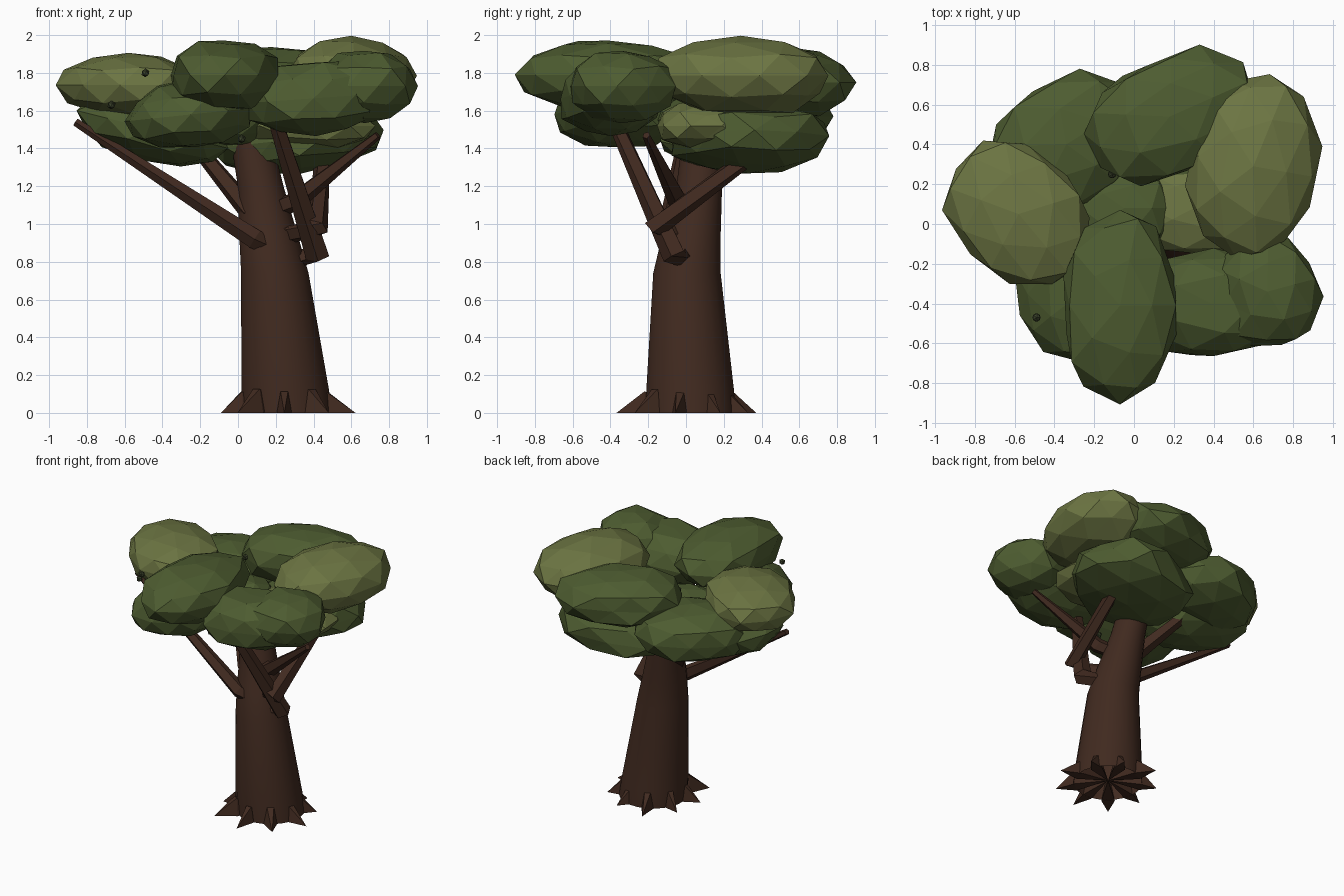
import bpy, bmesh, math, random
from mathutils import Vector, Matrix, noise

if "Cube" in bpy.data.objects:
    bpy.data.objects.remove(bpy.data.objects["Cube"])

random.seed(4)


def material(name, rgb):
    m = bpy.data.materials.new(name)
    m.diffuse_color = (*rgb, 1)
    m.use_nodes = True
    m.node_tree.nodes["Principled BSDF"].inputs["Base Color"].default_value = m.diffuse_color
    return m


BARK = material("bark", (0.052, 0.023, 0.014))
GREEN = material("green_leaf", (0.075, 0.107, 0.030))
OLIVE = material("olive_leaf", (0.150, 0.178, 0.055))
FRUIT = material("fruit", (0.04, 0.05, 0.022))


def finish(name, bm, mat, smooth=False):
    bmesh.ops.recalc_face_normals(bm, faces=bm.faces)
    me = bpy.data.meshes.new(name)
    bm.to_mesh(me)
    bm.free()
    me.materials.append(mat)
    ob = bpy.data.objects.new(name, me)
    bpy.context.collection.objects.link(ob)
    if smooth:
        for p in me.polygons:
            p.use_smooth = len(p.vertices) == 4
    return ob


def tube(name, stations, sides, smooth=False, level=False):
    """Loft rings of (x, y, z, radius) along a path."""
    bm = bmesh.new()
    pts = [Vector(s[:3]) for s in stations]
    rings = []
    for i, s in enumerate(stations):
        d = pts[min(i + 1, len(pts) - 1)] - pts[max(i - 1, 0)]
        if level:
            u, v = Vector((1, 0, 0)), Vector((0, 1, 0))
        else:
            u = d.cross(Vector((0, 0, 1))).normalized()
            v = d.cross(u).normalized()
        ring = []
        for k in range(sides):
            a = 2 * math.pi * (k + 0.5) / sides
            ring.append(bm.verts.new(pts[i] + s[3] * (math.cos(a) * u + math.sin(a) * v)))
        rings.append(ring)
    for a, b in zip(rings, rings[1:]):
        for k in range(sides):
            j = (k + 1) % sides
            bm.faces.new((a[k], a[j], b[j], b[k]))
    if not level:
        bm.faces.new(rings[0])
    bm.faces.new(rings[-1])
    return finish(name, bm, BARK, smooth)


# Leaning, tapered trunk, open underneath
tube("trunk", [(0.26, 0.025, 0, 0.24), (0.25, 0.022, 0.12, 0.234), (0.195, 0.005, 0.74, 0.18),
               (0.16, 0.03, 0.95, 0.155), (0.12, 0.07, 1.2, 0.122), (0.07, 0.09, 1.45, 0.11)],
     24, smooth=True, level=True)

# Spiky roots: fins that run out from the middle and taper to a point
for i in range(9):
    a = 2 * math.pi * (i + 0.75) / 9
    L = 0.36 + random.uniform(-0.03, 0.03)
    h = random.uniform(0.11, 0.13)
    w = random.uniform(0.035, 0.05)
    bm = bmesh.new()
    rot = Matrix.Translation((0.245, 0.01, 0)) @ Matrix.Rotation(a, 4, 'Z')
    p = [(0, 0, 0.03), (0.23, -w, 0), (0.23, w, 0), (0.23, w * 0.5, h), (0.23, -w * 0.5, h), (L, 0, 0)]
    v = [bm.verts.new(rot @ Vector(c)) for c in p]
    for f in ((1, 4, 5), (4, 3, 5), (3, 2, 5), (2, 1, 5), (0, 1, 4), (0, 4, 3), (0, 3, 2), (0, 2, 1)):
        bm.faces.new([v[k] for k in f])
    finish(f"root_{i + 1}", bm, BARK)

# Branches: trunk, elbow, tip
branches = {
    "left_branch": [(0.18, -0.07, 0.87, 0.05), (0.09, -0.11, 0.92, 0.055), (-0.86, 0.0, 1.54, 0.022)],
    "back_left_branch": [(0.15, 0.0, 1.0, 0.055), (0.07, 0.0, 1.06, 0.06), (-0.46, 0.54, 1.70, 0.022)],
    "front_branch": [(0.30, -0.02, 0.82, 0.055), (0.42, -0.06, 0.83, 0.065), (0.20, -0.38, 1.55, 0.04)],
    "right_branch": [(0.20, 0.02, 1.08, 0.05), (0.30, -0.04, 1.12, 0.055), (0.74, -0.21, 1.47, 0.022)],
    "back_right_branch": [(0.22, -0.02, 0.93, 0.05), (0.42, -0.17, 0.98, 0.06), (0.45, 0.34, 1.36, 0.045)],
}
for name, path in branches.items():
    tube(name, path, 5)

# Faceted foliage clumps: centre, half sizes, turn, tilt, colour
clumps = {
    "left_foliage": ((-0.58, 0.05, 1.735), (0.41, 0.32, 0.17), -50, 0, OLIVE),
    "front_foliage": ((-0.07, -0.41, 1.79), (0.30, 0.48, 0.19), 0, 0, GREEN),
    "front_right_foliage": ((0.40, -0.40, 1.665), (0.38, 0.27, 0.20), 0, -4, GREEN),
    "right_side_foliage": ((0.67, -0.34, 1.73), (0.26, 0.29, 0.19), 15, 0, GREEN),
    "right_foliage": ((0.60, 0.29, 1.785), (0.32, 0.48, 0.205), -10, 0, OLIVE),
    "back_foliage": ((0.18, 0.54, 1.75), (0.45, 0.31, 0.195), 24, 0, GREEN),
    "back_left_foliage": ((-0.34, 0.40, 1.57), (0.41, 0.33, 0.20), 32, 0, GREEN),
    "front_left_foliage": ((-0.25, -0.35, 1.58), (0.34, 0.35, 0.18), 0, -6, GREEN),
    "under_foliage": ((0.32, 0.33, 1.45), (0.47, 0.41, 0.18), 20, -6, GREEN),
    "inner_foliage": ((0.36, 0.11, 1.52), (0.38, 0.27, 0.13), 0, 0, OLIVE),
    "middle_foliage": ((-0.05, 0.08, 1.55), (0.25, 0.24, 0.14), 0, 0, GREEN),
    "under_left_foliage": ((-0.45, 0.13, 1.50), (0.42, 0.30, 0.17), 0, 14, GREEN),
}
for n, (name, (c, r, turn, tilt, mat)) in enumerate(clumps.items()):
    bm = bmesh.new()
    bmesh.ops.create_icosphere(bm, subdivisions=2, radius=1)
    for v in bm.verts:
        d = v.co.normalized()
        box = sum(abs(t) ** 2.35 for t in d) ** (-1 / 2.35)
        bulge = 0.98 + 0.10 * noise.noise(d * 1.6 + Vector((n * 7.3, 1.7, 0)))
        v.co = d * box * (bulge + random.uniform(-0.035, 0.035))
    bm.transform(Matrix.Translation(c) @ Matrix.Rotation(math.radians(tilt), 4, 'Y')
                 @ Matrix.Rotation(math.radians(turn), 4, 'Z') @ Matrix.Diagonal((*r, 1)))
    finish(name, bm, mat)

# Small fruits
for i, c in enumerate([(-0.67, -0.24, 1.63), (-0.49, -0.47, 1.80), (-0.11, 0.25, 1.76), (0.02, -0.36, 1.45)]):
    bm = bmesh.new()
    bmesh.ops.create_icosphere(bm, subdivisions=1, radius=0.023, matrix=Matrix.Translation(c))
    finish(f"fruit_{i + 1}", bm, FRUIT)
